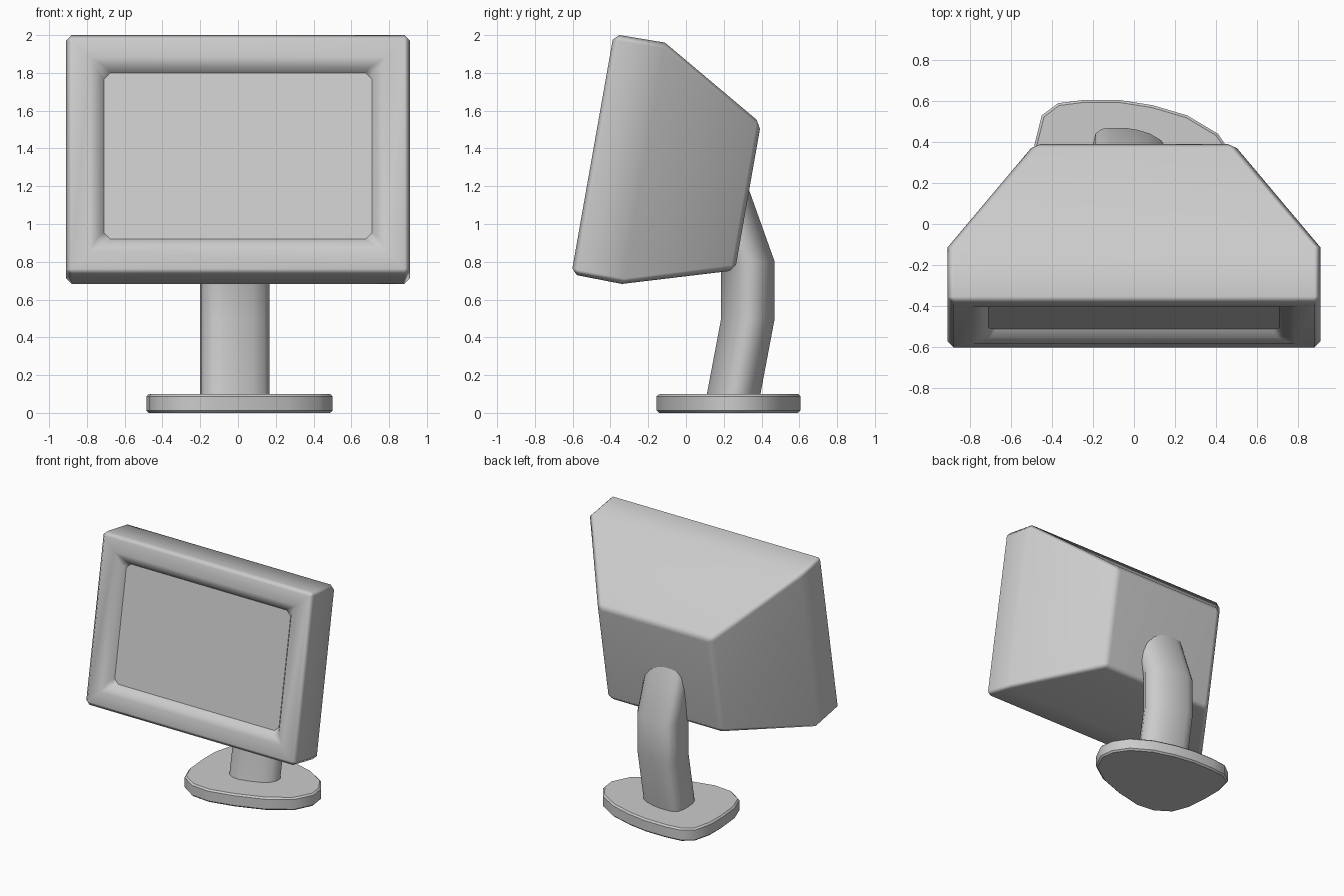
import bpy, bmesh, math
from mathutils import Matrix

if "Cube" in bpy.data.objects:
    bpy.data.objects.remove(bpy.data.objects["Cube"])

TILT = Matrix.Translation((0, -0.495, 1.37)) @ Matrix.Rotation(math.radians(-10), 4, 'X')


def loft(name, rings, caps, bevel=0.0, limit=40, smooth=50, matrix=Matrix()):
    """Skin a list of equal-length rings, cap the chosen ends, bevel sharp edges."""
    bm = bmesh.new()
    loops = [[bm.verts.new(co) for co in ring] for ring in rings]
    n = len(loops[0])
    for a, b in zip(loops, loops[1:]):
        for i in range(n):
            j = (i + 1) % n
            bm.faces.new((a[i], a[j], b[j], b[i]))
    for c in caps:
        bm.faces.new(loops[c])
    bmesh.ops.recalc_face_normals(bm, faces=bm.faces[:])
    if bevel:
        edges = [e for e in bm.edges if e.is_manifold
                 and e.calc_face_angle() > math.radians(limit)]
        bmesh.ops.bevel(bm, geom=edges, offset=bevel, segments=1,
                        profile=0.5, affect='EDGES', clamp_overlap=True)
    bm.transform(matrix)
    me = bpy.data.meshes.new(name)
    bm.to_mesh(me)
    bm.free()
    ob = bpy.data.objects.new(name, me)
    bpy.context.collection.objects.link(ob)
    bpy.ops.object.select_all(action='DESELECT')
    bpy.context.view_layer.objects.active = ob
    ob.select_set(True)
    bpy.ops.object.shade_smooth_by_angle(angle=math.radians(smooth))
    return ob


def rect(d, hx, lo, hi):
    return [(-hx, d, lo), (hx, d, lo), (hx, d, hi), (-hx, d, hi)]


# monitor housing: recessed opening, front frame, tapered back
housing = loft("monitor_housing", [
    rect(0.06, 0.71, -0.447, 0.447),
    rect(0.0, 0.755, -0.49, 0.49),
    rect(0.0, 0.91, -0.645, 0.645),
    rect(0.28, 0.91, -0.65, 0.648),
    rect(0.85, 0.485, -0.475, 0.315)], caps=[-1], bevel=0.03, smooth=60, matrix=TILT)
wn = housing.modifiers.new("weighted_normals", 'WEIGHTED_NORMAL')
wn.keep_sharp = True

# screen: thin slab at the bottom of the recess
loft("screen", [rect(0.06, 0.715, -0.452, 0.452), rect(0.07, 0.715, -0.452, 0.452)],
     caps=[0, -1], smooth=30, matrix=TILT)

# rounded triangular outline shared by base and stand
OUTLINE = [(-0.485, 0.39), (-0.45, 0.53), (-0.37, 0.59), (-0.25, 0.605), (-0.07, 0.605),
           (0.09, 0.58), (0.26, 0.53), (0.41, 0.44), (0.485, 0.33), (0.5, 0.22),
           (0.43, 0.08), (0.27, -0.03), (0.05, -0.11), (-0.15, -0.155), (-0.3, -0.14),
           (-0.42, -0.06), (-0.47, 0.07), (-0.485, 0.24)]


def outline(z, scale=1.0, dx=0.0, dy=0.0):
    return [(x * scale + dx, y * scale + dy, z) for x, y in OUTLINE]


# base plate
loft("base", [outline(0.0), outline(0.1)], caps=[0, -1], bevel=0.012, limit=60, smooth=40)

# curved stand: (height, rearmost y)
STAND = [(0.05, 0.385), (0.5, 0.47), (0.8, 0.47), (1.15, 0.345), (1.35, 0.27)]
loft("stand", [outline(z, 0.373, -0.02, back - 0.226) for z, back in STAND],
     caps=[0, -1], smooth=50)
